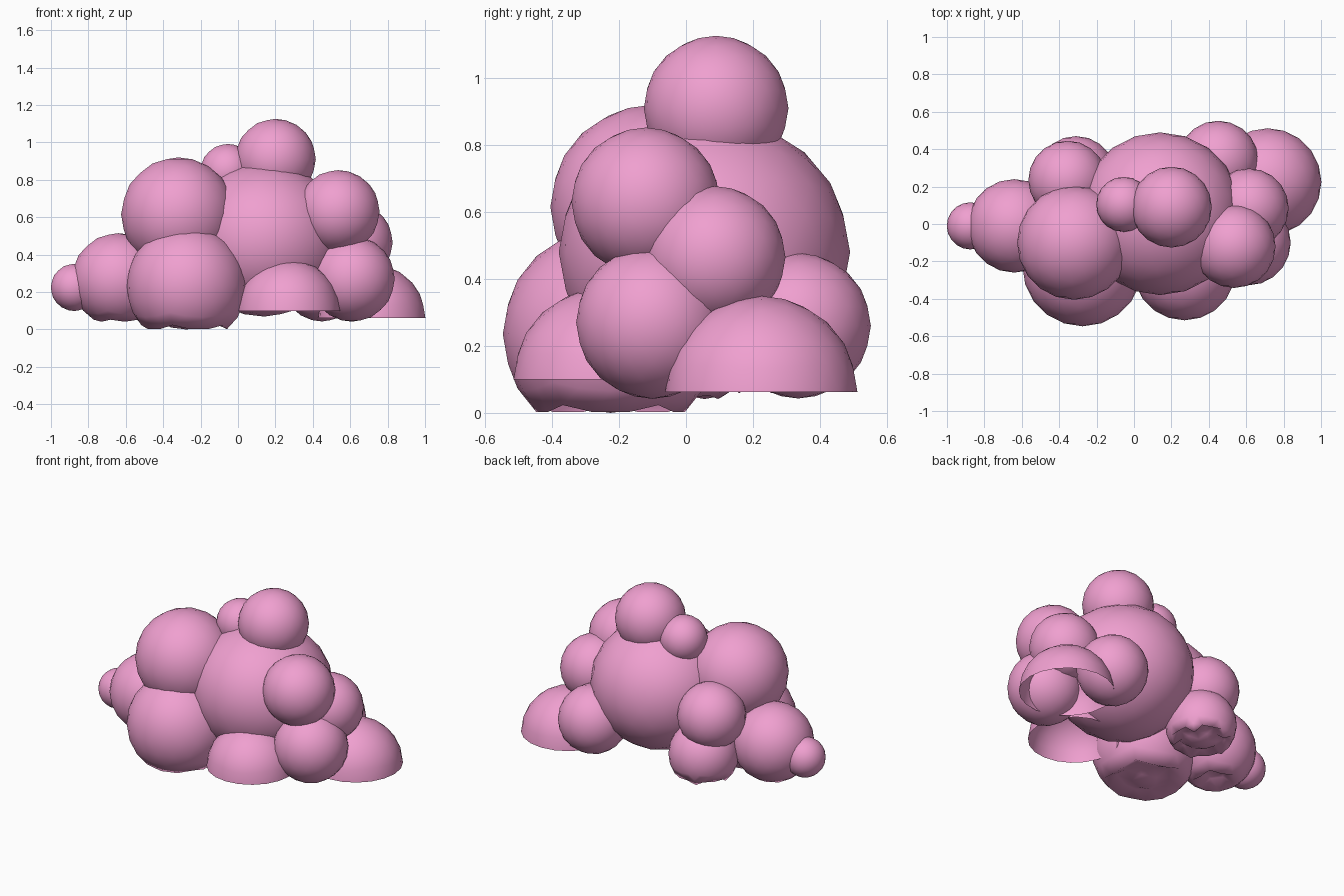
import bpy, bmesh
from mathutils import Vector

if "Cube" in bpy.data.objects:
    bpy.data.objects.remove(bpy.data.objects["Cube"])

pink = bpy.data.materials.new("pink")
pink.diffuse_color = (0.87, 0.35, 0.63, 1)
pink.use_nodes = True
pink.node_tree.nodes["Principled BSDF"].inputs["Base Color"].default_value = pink.diffuse_color


def puff(name, x, y, z, r, open_below=None, lift_below=None, lift=0.08, squash=1.0):
    """One ball of the cloud; the underside may be left open or dented upward."""
    bm = bmesh.new()
    bmesh.ops.create_icosphere(bm, subdivisions=3, radius=r)
    for v in bm.verts:
        v.co.z *= squash
    if open_below is not None:
        low = [v for v in bm.verts if v.co.z + z < open_below - 0.002]
        bmesh.ops.delete(bm, geom=low, context='VERTS')
    if lift_below is not None:
        for v in bm.verts:
            if v.co.z + z < lift_below:
                v.co.z += lift
    bmesh.ops.translate(bm, verts=bm.verts, vec=Vector((x, y, z)))
    for f in bm.faces:
        f.smooth = True
    mesh = bpy.data.meshes.new(name)
    bm.to_mesh(mesh)
    bm.free()
    mesh.materials.append(pink)
    ob = bpy.data.objects.new(name, mesh)
    bpy.context.collection.objects.link(ob)
    return ob


# Main body
puff("center_puff", 0.14, 0.055, 0.48, 0.435, squash=0.945)
puff("left_upper_puff", -0.32, -0.10, 0.615, 0.305)
puff("left_front_puff", -0.275, -0.225, 0.235, 0.322, lift_below=-0.02, lift=0.087)

# Crown
puff("top_puff", 0.20, 0.09, 0.91, 0.216)
puff("top_small_puff", -0.055, 0.105, 0.845, 0.147)

# Left tail
puff("left_puff", -0.64, -0.01, 0.265, 0.25, lift_below=0.035, lift=0.08)
puff("left_tip_puff", -0.875, -0.01, 0.225, 0.126)

# Back left
puff("back_left_upper_puff", -0.355, 0.235, 0.46, 0.21)
puff("back_left_lower_puff", -0.31, 0.255, 0.20, 0.215, lift_below=0.05, lift=0.08)

# Right side
puff("right_upper_puff", 0.535, -0.12, 0.63, 0.222)
puff("right_middle_puff", 0.615, 0.085, 0.465, 0.212)
puff("right_lower_puff", 0.61, -0.10, 0.27, 0.228)
puff("back_right_puff", 0.45, 0.335, 0.26, 0.217)

# Open half domes along the base
puff("right_base_dome", 0.715, 0.225, 0.062, 0.287, open_below=0.062)
puff("front_base_dome", 0.27, -0.24, 0.10, 0.275, open_below=0.10)
